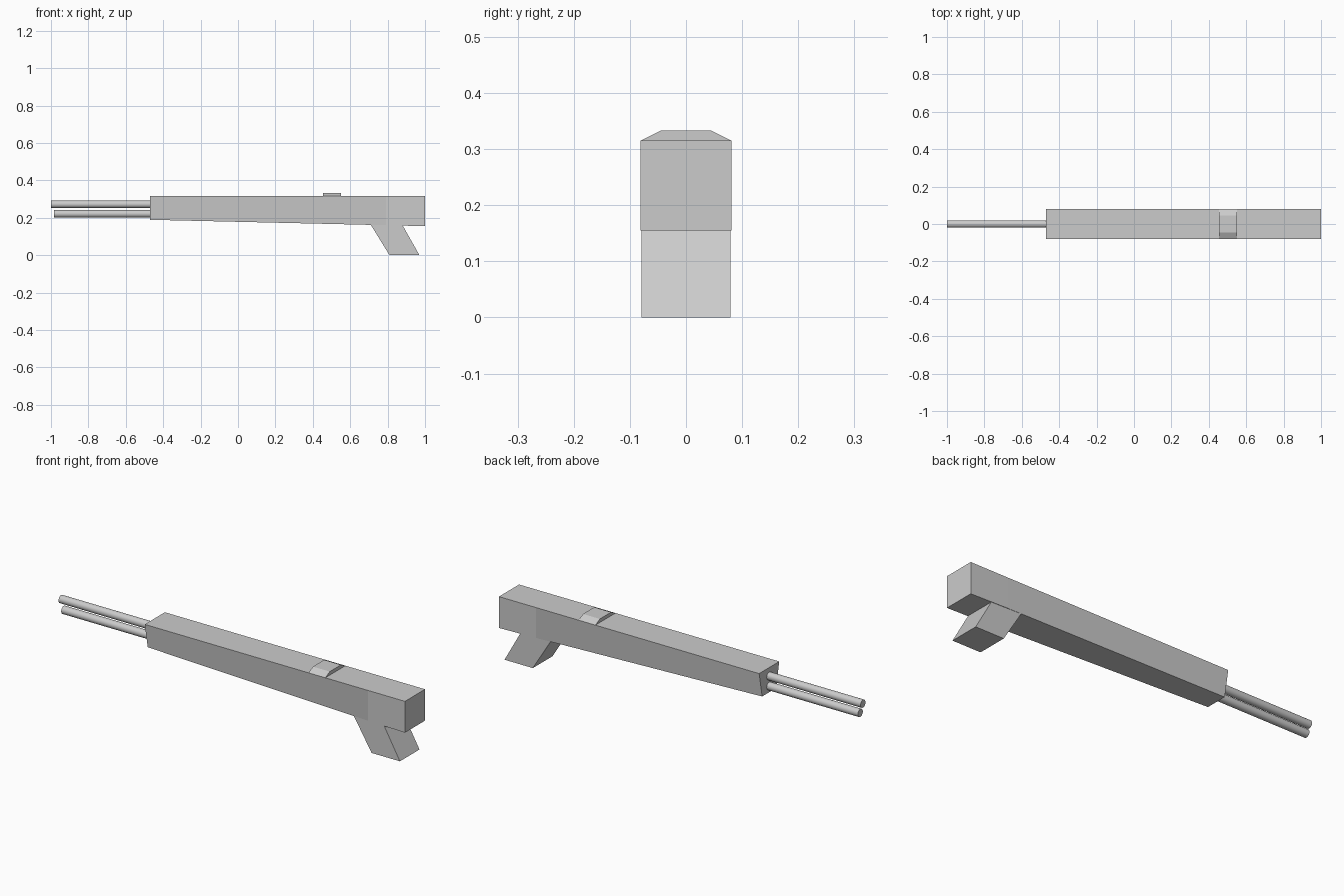
import bpy
import bmesh
from math import pi
from mathutils import Matrix, Vector

if "Cube" in bpy.data.objects:
    bpy.data.objects.remove(bpy.data.objects["Cube"], do_unlink=True)

grey = bpy.data.materials.new("plain_grey")
grey.use_nodes = True
grey.diffuse_color = (0.6, 0.6, 0.6, 1)
grey.node_tree.nodes["Principled BSDF"].inputs["Base Color"].default_value = (0.6, 0.6, 0.6, 1)


def finish(name, bm):
    bmesh.ops.recalc_face_normals(bm, faces=bm.faces)
    mesh = bpy.data.meshes.new(name)
    bm.to_mesh(mesh)
    bm.free()
    mesh.materials.append(grey)
    obj = bpy.data.objects.new(name, mesh)
    bpy.context.collection.objects.link(obj)
    return obj


def loft(name, sections):
    """Skin a row of matching cross-sections and cap both ends."""
    bm = bmesh.new()
    rings = [[bm.verts.new(p) for p in ring] for ring in sections]
    for a, b in zip(rings, rings[1:]):
        for i in range(len(a)):
            j = (i + 1) % len(a)
            bm.faces.new((a[i], a[j], b[j], b[i]))
    bm.faces.new(rings[0])
    bm.faces.new(rings[-1])
    return finish(name, bm)


def trapezoid(x, low, high, half_low, half_high):
    return [(x, -half_low, low), (x, half_low, low),
            (x, half_high, high), (x, -half_high, high)]


HALF, TOP = 0.081, 0.315

# Body: underside narrows and rises toward the muzzle end
loft("body", [trapezoid(-0.47, 0.189, TOP, 0.057, HALF),
              trapezoid(0.79, 0.16, TOP, HALF, HALF),
              trapezoid(1.0, 0.155, TOP, HALF, HALF)])

# Raked grip
profile = [(0.705, 0.17), (0.875, 0.17), (0.882, 0.156), (0.97, 0), (0.81, 0), (0.71, 0.162)]
loft("grip", [[(x, y, z) for x, z in profile] for y in (-0.079, 0.079)])

# Low sight block with sloped sides
loft("sight", [trapezoid(x, TOP, 0.333, HALF, 0.045) for x in (0.455, 0.55)])


# Twin barrels
def barrel(name, start, z, radius=0.02, end=-0.46):
    bm = bmesh.new()
    place = Matrix.Translation(Vector(((start + end) / 2, 0, z))) @ Matrix.Rotation(pi / 2, 4, "Y")
    bmesh.ops.create_cone(bm, cap_ends=True, segments=24, radius1=radius,
                          radius2=radius, depth=end - start, matrix=place)
    obj = finish(name, bm)
    bpy.ops.object.select_all(action="DESELECT")
    obj.select_set(True)
    bpy.context.view_layer.objects.active = obj
    bpy.ops.object.shade_smooth_by_angle()


barrel("upper_barrel", -1.0, 0.272)
barrel("lower_barrel", -0.985, 0.221)
